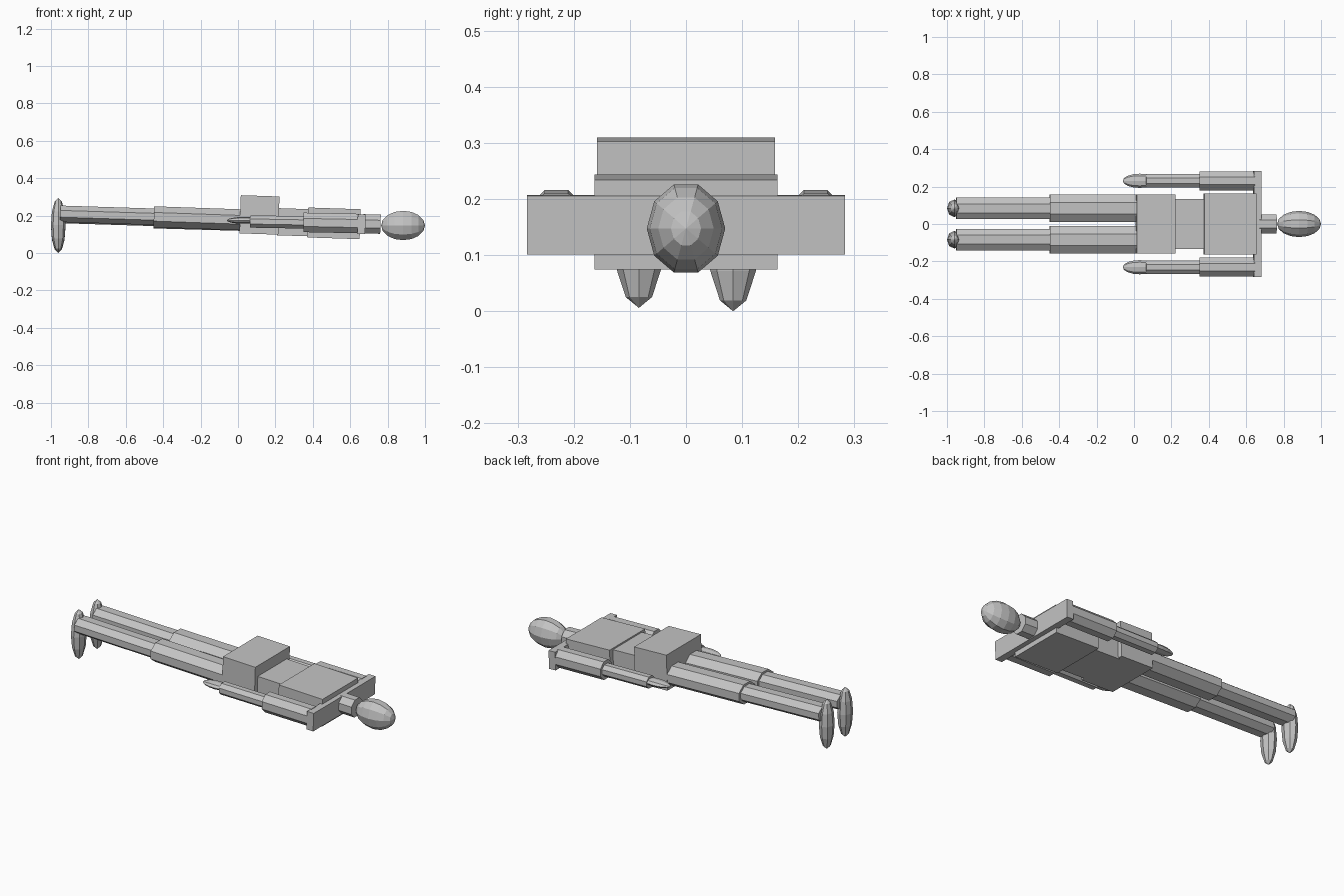
import bpy, bmesh, math
from mathutils import Matrix, Vector

if "Cube" in bpy.data.objects:
    bpy.data.objects.remove(bpy.data.objects["Cube"])

grey = bpy.data.materials.new("plain grey")
grey.use_nodes = True
colour = (0.55, 0.55, 0.55, 1)
grey.diffuse_color = colour
grey.node_tree.nodes["Principled BSDF"].inputs["Base Color"].default_value = colour

LIE = Matrix.Rotation(math.pi / 2, 4, "Y")   # turns a z axis to x
TILT = 0.033                                 # slight slope of the lying body


def finish(name, bm, matrix):
    bm.transform(matrix)
    bmesh.ops.recalc_face_normals(bm, faces=bm.faces)
    mesh = bpy.data.meshes.new(name)
    bm.to_mesh(mesh)
    bm.free()
    mesh.materials.append(grey)
    bpy.context.collection.objects.link(bpy.data.objects.new(name, mesh))


def box(name, centre, size):
    bm = bmesh.new()
    bmesh.ops.create_cube(bm, size=1)
    finish(name, bm, Matrix.Translation(centre) @ Matrix.Rotation(TILT, 4, "Y")
           @ Matrix.Diagonal((*size, 1)))


def limb(name, x0, z0, x1, z1, y, half_width, half_height):
    """Eight-sided bar along x with a flat side on top."""
    bm = bmesh.new()
    bmesh.ops.create_cone(bm, cap_ends=True, segments=8, radius1=1, radius2=1, depth=1)
    a, b = Vector((x0, y, z0)), Vector((x1, y, z1))
    angle = -math.atan2(z1 - z0, x1 - x0)
    flat = math.cos(math.pi / 8)
    finish(name, bm, Matrix.Translation((a + b) / 2) @ Matrix.Rotation(angle, 4, "Y")
           @ Matrix.Diagonal(((b - a).length, half_width / flat, half_height / flat, 1))
           @ LIE @ Matrix.Rotation(math.pi / 8, 4, "Z"))


def ellipsoid(name, centre, radii, segments, rings, along_x):
    bm = bmesh.new()
    bmesh.ops.create_uvsphere(bm, u_segments=segments, v_segments=rings, radius=1)
    finish(name, bm, Matrix.Translation(centre) @ Matrix.Diagonal((*radii, 1))
           @ (LIE if along_x else Matrix()))


# Trunk
box("pelvis", (0.115, 0, 0.204), (0.207, 0.317, 0.204))
box("waist", (0.295, 0, 0.165), (0.17, 0.265, 0.145))
box("chest", (0.513, 0, 0.159), (0.28, 0.326, 0.16))
box("shoulders", (0.66, 0, 0.154), (0.042, 0.566, 0.105))

# Neck and head
limb("neck", 0.67, 0.157, 0.762, 0.154, 0, 0.051, 0.051)
ellipsoid("head", (0.8825, 0, 0.1475), (0.1175, 0.07, 0.0825), 10, 8, True)

# Arms and legs
for side, s, lift in (("left", 1, 0), ("right", -1, 0.006)):
    arm, leg = s * 0.231, s * 0.084
    limb(side + "_upper_arm", 0.35, 0.164, 0.645, 0.158, arm, 0.051, 0.052)
    limb(side + "_forearm", 0.065, 0.169, 0.355, 0.164, arm, 0.037, 0.033)
    ellipsoid(side + "_hand", (0.03, arm, 0.175), (0.09, 0.038, 0.018), 8, 8, True)
    limb(side + "_thigh", -0.45, 0.188 + lift, 0.015, 0.175 + lift / 2, leg, 0.073, 0.056)
    limb(side + "_shin", -0.95, 0.204 + lift, -0.44, 0.188 + lift, leg, 0.058, 0.044)
    ellipsoid(side + "_foot", (-0.961, leg, 0.144 + lift), (0.039, 0.047, 0.144), 8, 6, False)
